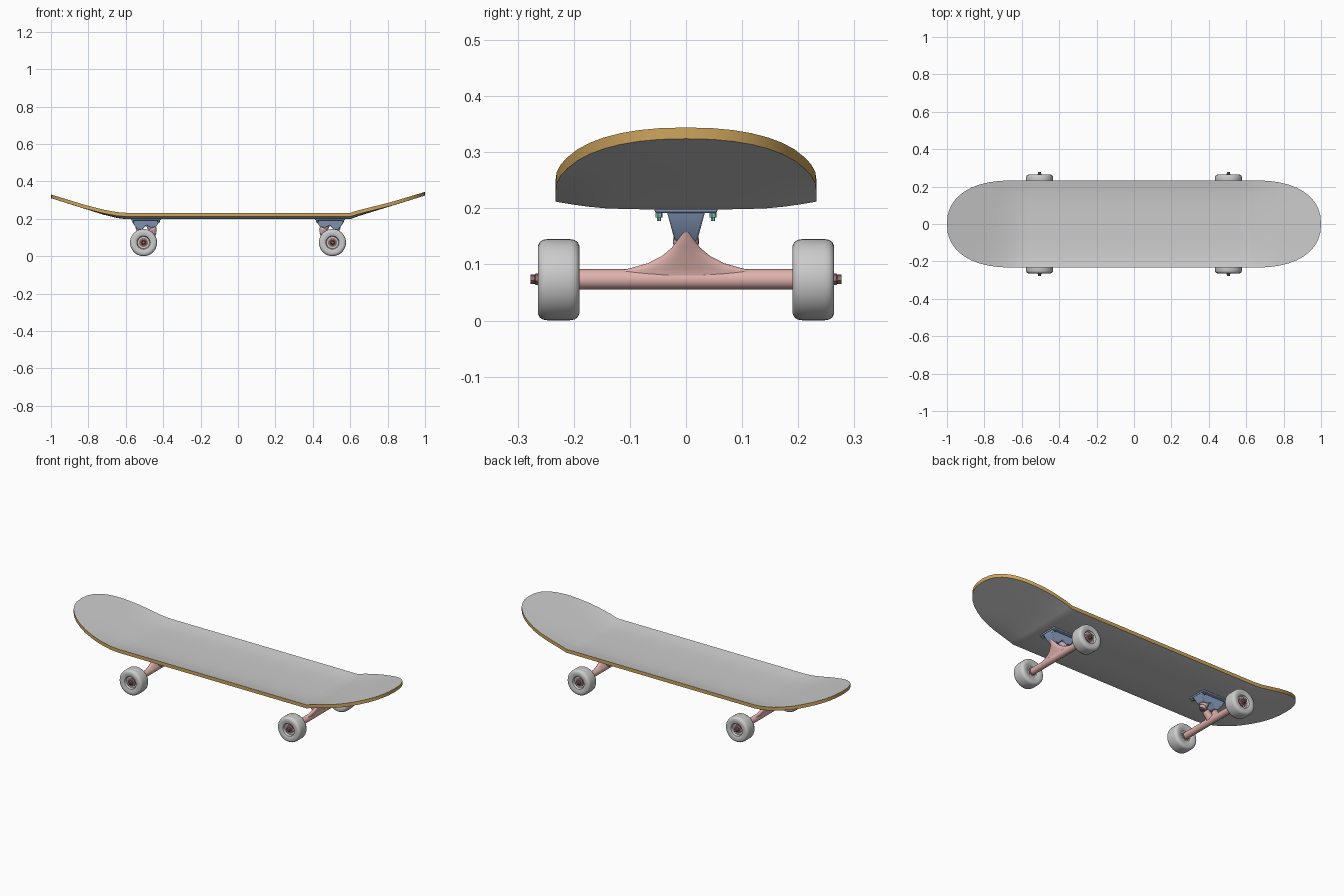
import bpy, bmesh
from math import sin, cos, pi, radians
from mathutils import Vector

if "Cube" in bpy.data.objects:
    bpy.data.objects.remove(bpy.data.objects["Cube"])


def material(name, rgb):
    m = bpy.data.materials.new(name)
    m.diffuse_color = (*rgb, 1)
    m.use_nodes = True
    m.node_tree.nodes["Principled BSDF"].inputs["Base Color"].default_value = m.diffuse_color
    return m


WOOD = material("wood", (0.62, 0.38, 0.11))
GREY = material("grey", (0.6, 0.6, 0.6))
PINK = material("hanger_pink", (0.75, 0.45, 0.42))
BLUE = material("base_blue", (0.28, 0.38, 0.58))
GREEN = material("bolt_green", (0.2, 0.5, 0.42))
DARK = material("axle_brown", (0.3, 0.16, 0.16))
LILAC = material("bushing_lilac", (0.62, 0.42, 0.58))


def finish(name, bm, mats=(), bevel=0, angle=35):
    bmesh.ops.remove_doubles(bm, verts=bm.verts, dist=1e-5)
    bmesh.ops.recalc_face_normals(bm, faces=bm.faces)
    me = bpy.data.meshes.new(name)
    bm.to_mesh(me)
    bm.free()
    for m in mats:
        me.materials.append(m)
    me.shade_smooth()
    me.set_sharp_from_angle(angle=radians(angle))
    ob = bpy.data.objects.new(name, me)
    bpy.context.collection.objects.link(ob)
    if bevel:
        b = ob.modifiers.new("bevel", 'BEVEL')
        b.width, b.segments = bevel, 2
    return ob


def loft(name, rings, mats=(), caps=True, **kw):
    """Skin a list of rings that all have the same number of points."""
    bm = bmesh.new()
    vs = [[bm.verts.new(p) for p in r] for r in rings]
    n = len(vs[0])
    for a, b in zip(vs, vs[1:]):
        for i in range(n):
            j = (i + 1) % n
            bm.faces.new((a[i], a[j], b[j], b[i]))
    if caps:
        bm.faces.new(vs[0])
        bm.faces.new(vs[-1])
    return finish(name, bm, mats, **kw)


def lathe(name, origin, axis, profile, mats=(), n=24, **kw):
    """Revolve (radius, distance along axis) points around an axis."""
    o, d = Vector(origin), Vector(axis).normalized()
    u = d.orthogonal().normalized()
    v = d.cross(u)
    rings = [[o + d * h + (u * cos(2 * pi * i / n) + v * sin(2 * pi * i / n)) * r
              for i in range(n)] for r, h in profile]
    return loft(name, rings, mats, **kw)


# Deck: grey top and underside, wooden rim, kicked ends, slight concave
SPINE = [(-1, .33), (-.85, .283), (-.72, .242), (-.66, .226), (-.6, .218),
         (.6, .218), (.65, .236), (1, .344)]


def spine_z(x):
    for (x0, z0), (x1, z1) in zip(SPINE, SPINE[1:]):
        if x <= x1:
            return z0 + (z1 - z0) * (x - x0) / (x1 - x0)
    return SPINE[-1][1]


def half_width(x, p=2.3):
    u = min(1, max(0, (abs(x) - .65) / .35))
    return .233 * max(0, 1 - u ** p) ** (1 / p)


ends = [.65 + .35 * sin(pi / 2 * i / 10) ** .87 for i in range(11)]
half = [.2, .4, .56, .6, .625] + ends
xs = [-x for x in reversed(half)] + [0] + half
ts = [-1, -.94, -.86, -.75, -.6, -.3, 0, .3, .6, .75, .86, .94, 1]
bm = bmesh.new()
layers = []
for drop in (0, .02):
    grid = []
    for x in xs:
        w = half_width(x)
        fade = min(1, max(.1, (.85 - abs(x)) / .25))
        row = []
        for t in ts:
            y = t * w
            lift = .014 * fade * max(0, (abs(y) - .1) / .133) ** 1.8
            row.append(bm.verts.new((x, y, spine_z(x) + lift - drop)))
        grid.append(row)
    layers.append(grid)
m, k = len(xs) - 1, len(ts) - 1
for g in layers:
    for i in range(m):
        for j in range(k):
            bm.faces.new((g[i][j], g[i + 1][j], g[i + 1][j + 1], g[i][j + 1]))
top, low = layers
for i in range(m):
    for j in (0, k):
        f = bm.faces.new((top[i][j], top[i + 1][j], low[i + 1][j], low[i][j]))
        f.material_index = 1
finish("deck", bm, (GREY, WOOD), angle=40)

# Trucks, mirrored front to back
WHEEL = [(.012, .006), (.03, .006), (.034, 0.003), (.05, 0), (.06, 0), (.067, .003), (.071, .009),
         (.0725, .018), (.0725, .056), (.071, .065), (.067, .071), (.06, .074),
         (.048, .074), (.036, .070), (.032, .058), (.012, .058)]
for s, end in ((1, "front"), (-1, "rear")):
    X = .505 * s
    AZ = .0735

    # base plate with kingpin and pivot housing
    cx, hx = .4925 * s, .082
    rings = [[(cx + a * hx * f, b * .057 * f, z) for a, b in ((-1, -1), (1, -1), (1, 1), (-1, 1))]
             for z, f in ((.192, .97), (.203, 1))]
    loft(end + "_base_plate", rings, (BLUE,), bevel=.003)
    prof = [(.412, .2), (.42, .184), (.438, .158), (.462, .152), (.49, .166),
            (.512, .143), (.536, .142), (.562, .175), (.572, .2)]
    rings = [[(x * s, q * (.02 + (z - .142) * .27), z) for x, z in prof] for q in (-1, 1)]
    loft(end + "_truck_housing", rings, (BLUE,), bevel=.003)

    # mounting bolts and nuts
    for bx in (.424, .561):
        for y in (-.048, .048):
            lathe(end + "_mounting_bolt", (bx * s, y, .2), (0, 0, -1),
                  [(.0065, 0), (.0065, .016), (.0035, .0165), (.0035, .023)], (GREEN,), n=6)

    # hanger tube, flared web and pivot arm
    lathe(end + "_hanger_tube", (X, -.191, AZ), (0, 1, 0),
          [(.018, 0), (.018, .382)], (PINK,))
    web = [(.076, .505, .016, .132), (.087, .507, .016, .13), (.093, .510, .015, .1),
           (.102, .514, .015, .068), (.115, .519, .014, .043), (.13, .527, .013, .025),
           (.145, .535, .011, .014), (.157, .541, .009, .007)]
    rings = [[((x + a * cos(2 * pi * i / 24)) * s, b * sin(2 * pi * i / 24), z)
              for i in range(24)] for z, x, a, b in web]
    loft(end + "_hanger_web", rings, (PINK,))
    lathe(end + "_hanger_arm", (X, 0, .085), (-.046 * s, 0, .046),
          [(.022, 0), (.018, .05)], (PINK,))

    # kingpin, bushings and hanger ring share one tilted axis
    ko, kd = (.478 * s, 0, .182), (-.038 * s, 0, -.075)
    lathe(end + "_upper_bushing", ko, kd, [(.02, .012), (.021, .03), (.019, .04)], (LILAC,))
    lathe(end + "_hanger_ring", ko, kd, [(.021, .038), (.023, .041), (.023, .05), (.021, .053)], (PINK,))
    lathe(end + "_lower_bushing", ko, kd, [(.019, .053), (.014, .068)], (LILAC,))
    lathe(end + "_kingpin_nut", ko, kd, [(.010, .068), (.010, .076)], (DARK,), n=6)
    lathe(end + "_kingpin", ko, kd, [(.005, 0), (.005, .081)], (DARK,), n=12)

    # axle, wheels, bearings and nuts
    lathe(end + "_axle", (X, -.275, AZ), (0, 1, 0), [(.006, 0), (.006, .55)], (DARK,), n=16)
    for q in (-1, 1):
        lathe(end + "_wheel", (X, q * .19, .0727), (0, q, 0), WHEEL, n=40, caps=False)
        lathe(end + "_bearing", (X, q * .19, AZ), (0, q, 0),
              [(.024, .004), (.024, .061), (.014, .063), (.012, .066)], (DARK,))
        lathe(end + "_axle_nut", (X, q * .19, AZ), (0, q, 0),
              [(.0105, .064), (.0105, .078), (.0085, .08), (.0085, .087)], (DARK,), n=6)
